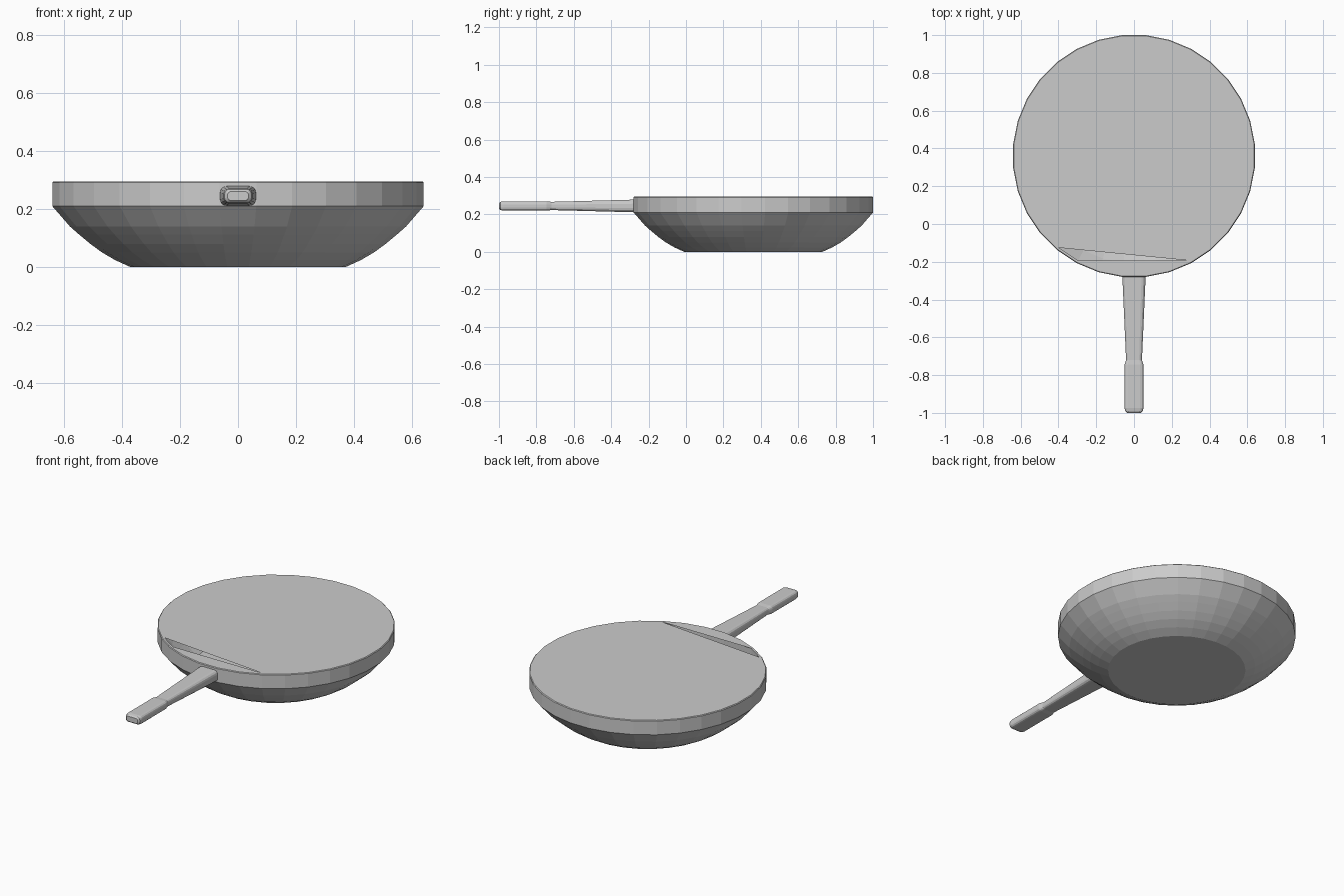
import bpy, bmesh, math

if "Cube" in bpy.data.objects:
    bpy.data.objects.remove(bpy.data.objects["Cube"])

SIDES = 32
CENTRE_Y = 0.36


def ring(bm, r, z):
    """One horizontal 32-sided loop, with flats facing front and back."""
    step = 2 * math.pi / SIDES
    return [bm.verts.new((r * math.cos((k + 0.5) * step),
                          CENTRE_Y + r * math.sin((k + 0.5) * step), z))
            for k in range(SIDES)]


def bridge(bm, a, b):
    n = len(a)
    for i in range(n):
        j = (i + 1) % n
        bm.faces.new((a[i], a[j], b[j], b[i]))


def finish(bm, name):
    bmesh.ops.recalc_face_normals(bm, faces=bm.faces[:])
    mesh = bpy.data.meshes.new(name)
    bm.to_mesh(mesh)
    bm.free()
    obj = bpy.data.objects.new(name, mesh)
    bpy.context.collection.objects.link(obj)
    return obj


# Pan: outer wall, thin rim and inner wall as one lathed profile
profile = [(0.372, 0.0), (0.425, 0.024), (0.47, 0.05), (0.51, 0.079),
           (0.55, 0.112), (0.582, 0.14), (0.643, 0.21), (0.643, 0.291),
           (0.639, 0.295), (0.628, 0.295), (0.628, 0.216), (0.567, 0.146),
           (0.525, 0.107), (0.485, 0.073), (0.445, 0.042)]
bm = bmesh.new()
loops = [ring(bm, r, z) for r, z in profile]
for a, b in zip(loops, loops[1:]):
    bridge(bm, a, b)
bm.faces.new(loops[0][::-1])
bm.faces.new(loops[-1])
finish(bm, "pan_body")

# Flat top cover, open along a narrow sliver near the handle
bm = bmesh.new()
rim = ring(bm, 0.628, 0.295)
bm.faces.new(rim[26:] + rim[:21])
bm.faces.new(rim[21:27])
for f in bm.faces:
    if f.normal.z < 0:
        f.normal_flip()
mesh = bpy.data.meshes.new("top_cover")
bm.to_mesh(mesh)
bm.free()
bpy.context.collection.objects.link(bpy.data.objects.new("top_cover", mesh))


# Handle: rounded-rectangle sections lofted toward the front
def section(bm, y, w, h, r, zc=0.245):
    pts = []
    for q, (sx, sz) in enumerate([(1, 1), (-1, 1), (-1, -1), (1, -1)]):
        for s in range(4):
            a = math.radians(90 * q + 30 * s)
            pts.append(bm.verts.new((sx * (w - r) + r * math.cos(a), y,
                                     zc + sz * (h - r) + r * math.sin(a))))
    return pts


bm = bmesh.new()
stations = [(-0.27, 0.062, 0.034, 0.022), (-0.72, 0.042, 0.022, 0.015),
            (-0.745, 0.050, 0.025, 0.017), (-0.975, 0.050, 0.025, 0.017),
            (-0.992, 0.046, 0.022, 0.015), (-1.0, 0.036, 0.015, 0.010)]
loops = [section(bm, *s) for s in stations]
for a, b in zip(loops, loops[1:]):
    bridge(bm, a, b)
bm.faces.new(loops[0])
bm.faces.new(loops[-1])
finish(bm, "handle")
